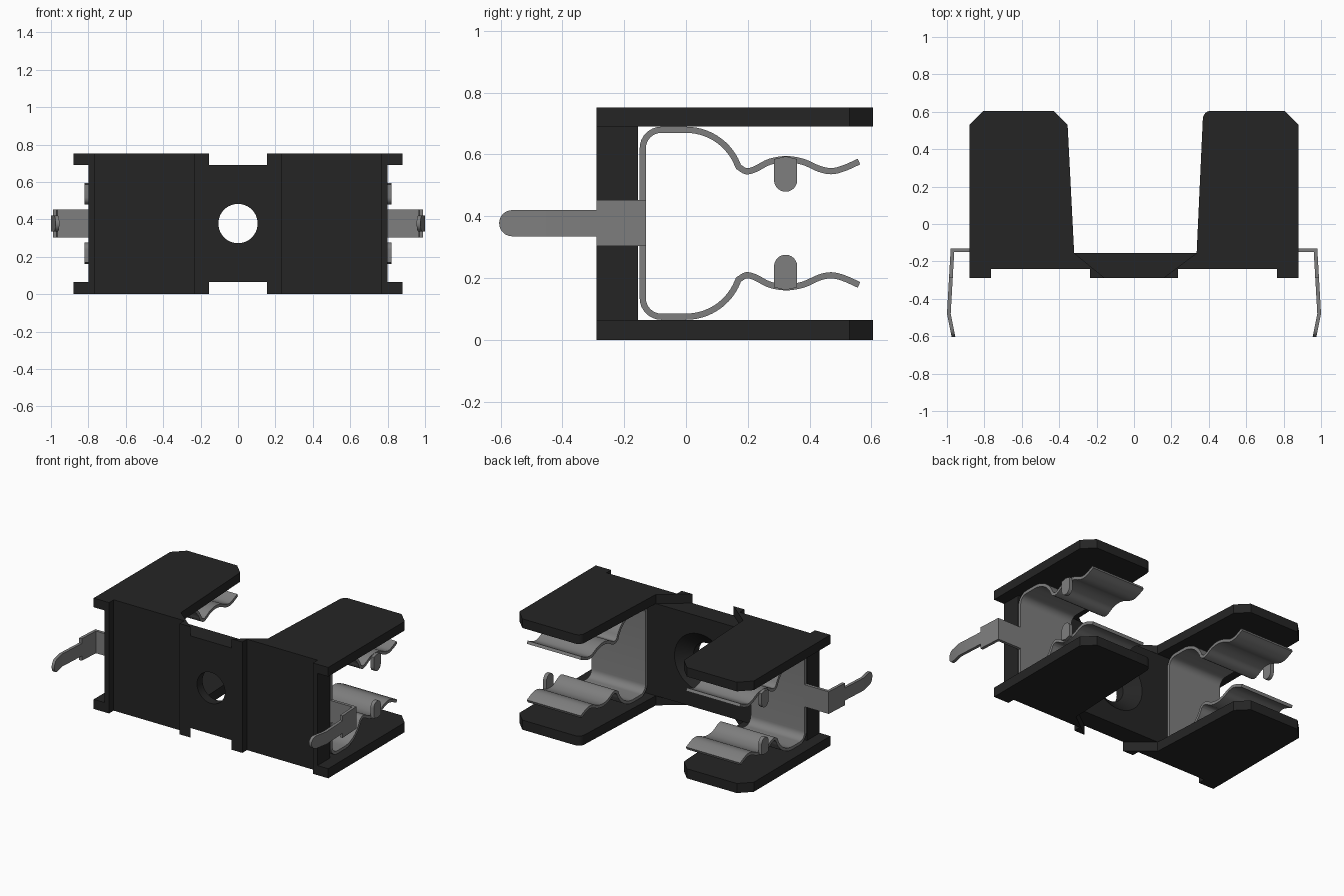
import bpy, bmesh, math
from mathutils import Vector

cube = bpy.data.objects.get("Cube")
if cube:
    bpy.data.objects.remove(cube, do_unlink=True)


def material(name, value):
    m = bpy.data.materials.new(name)
    m.use_nodes = True
    col = (value, value, value, 1)
    m.diffuse_color = col
    m.node_tree.nodes["Principled BSDF"].inputs["Base Color"].default_value = col
    return m


BLACK = material("black plastic", 0.018)
STEEL = material("grey metal", 0.21)
MID_Z = 0.3775


def finish(name, bm, mat):
    bmesh.ops.recalc_face_normals(bm, faces=bm.faces)
    me = bpy.data.meshes.new(name)
    bm.to_mesh(me)
    bm.free()
    me.materials.append(mat)
    ob = bpy.data.objects.new(name, me)
    bpy.context.collection.objects.link(ob)
    bpy.ops.object.select_all(action="DESELECT")
    ob.select_set(True)
    bpy.context.view_layer.objects.active = ob
    bpy.ops.object.shade_smooth_by_angle(angle=math.radians(35))
    return ob


def prism(pts, axis, lo, hi):
    """Extrude a 2D outline along x (outline in y, z) or z (outline in x, y)."""
    bm = bmesh.new()
    place = (lambda p: (lo, *p)) if axis == "x" else (lambda p: (*p, lo))
    face = bm.faces.new([bm.verts.new(place(p)) for p in pts])
    out = bmesh.ops.extrude_face_region(bm, geom=[face])
    step = Vector((hi - lo, 0, 0)) if axis == "x" else Vector((0, 0, hi - lo))
    bmesh.ops.translate(bm, vec=step, verts=[v for v in out["geom"] if isinstance(v, bmesh.types.BMVert)])
    return bm


def arc(cx, cy, r, a0, a1, n):
    angles = [math.radians(a0 + (a1 - a0) * i / n) for i in range(n + 1)]
    return [(cx + r * math.cos(a), cy + r * math.sin(a)) for a in angles]


def spline(pts, n=4):
    """Smooth curve through the points."""
    p = [Vector(q) for q in pts]
    p = [2 * p[0] - p[1]] + p + [2 * p[-1] - p[-2]]
    out = []
    for a, b, c, d in zip(p, p[1:], p[2:], p[3:]):
        for i in range(n):
            t = i / n
            out.append(tuple(0.5 * (2 * b + (c - a) * t + (2 * a - 5 * b + 4 * c - d) * t * t
                                    + (3 * b - a - 3 * c + d) * t ** 3)))
    return out + [tuple(p[-2])]


def ribbon(path, half=0.01):
    """Outline of a strip of even thickness around a path."""
    p = [Vector(q) for q in path]
    one, two = [], []
    for i, q in enumerate(p):
        d0 = (q - p[max(i - 1, 0)]).normalized()
        d1 = (p[min(i + 1, len(p) - 1)] - q).normalized()
        t = (d0 + d1).normalized()
        k = half / max(t.dot(d1 if d1.length else d0), 0.3)
        off = Vector((-t.y, t.x)) * k
        one.append(tuple(q + off))
        two.append(tuple(q - off))
    return one + two[::-1]


def flip_z(pts):
    return [(y, 2 * MID_Z - z) for y, z in pts]


def flip_x(bm, s):
    for v in bm.verts:
        v.co.x *= s
    return bm


# Front wall with thicker centre and end ribs
BACK, STEP, FRONT = -0.155, -0.24, -0.29
half = [(0.235, FRONT), (0.235, STEP), (0.765, STEP), (0.765, FRONT), (0.8, FRONT), (0.8, BACK)]
wall = finish("front_wall", prism(half + [(-x, y) for x, y in half[::-1]], "z", 0.065, 0.69), BLACK)

# Countersunk mounting hole
bm = bmesh.new()
rings = []
for y, r in ((-0.4, 0.105), (-0.23, 0.105), (BACK, 0.195), (-0.1, 0.26)):
    rings.append([bm.verts.new((x, y, z)) for x, z in arc(0, MID_Z, r, 0, 352.5, 47)])
for a, b in zip(rings, rings[1:]):
    for i in range(48):
        j = (i + 1) % 48
        bm.faces.new((a[i], a[j], b[j], b[i]))
bm.faces.new(rings[0])
bm.faces.new(rings[-1])
cutter = finish("hole_cutter", bm, BLACK)
cutter.hide_render = True
mod = wall.modifiers.new("hole", "BOOLEAN")
mod.operation, mod.solver, mod.object = "DIFFERENCE", "EXACT", cutter
bpy.context.view_layer.objects.active = wall
bpy.ops.object.modifier_apply(modifier="hole")
bpy.data.objects.remove(cutter, do_unlink=True)
bpy.ops.object.select_all(action="DESELECT")
wall.select_set(True)
bpy.ops.object.shade_smooth_by_angle(angle=math.radians(35))

# Top and bottom guard plates; the inner corner is round on the left, cut on the right
outer = [(0.155, FRONT), (0.235, FRONT), (0.235, STEP), (0.765, STEP), (0.765, FRONT),
         (0.88, FRONT), (0.88, 0.53), (0.805, 0.605)]
inner = {1: arc(0.411, 0.562, 0.043, 90, 177, 6) + [(0.335, BACK)],
         -1: [(0.43, 0.605), (0.355, 0.53), (0.32, BACK)]}

# Spring contact profile, from the middle of its back to the free tip
upper = [(-0.14, MID_Z)] + arc(-0.08, 0.62, 0.06, 180, 90, 8) + arc(0, 0.5, 0.18, 90, 27, 12)
upper += spline([(0.17, 0.56), (0.195, 0.546), (0.225, 0.553), (0.27, 0.576), (0.325, 0.585),
                 (0.38, 0.576), (0.43, 0.554), (0.47, 0.546), (0.51, 0.555), (0.56, 0.577)])
spring = ribbon(flip_z(upper)[:0:-1] + upper)
stop = arc(0.3225, 0.517, 0.0375, 180, 360, 12) + [(0.36, 0.585), (0.3225, 0.594), (0.285, 0.585)]

# Soldering pin outline, wide at the root with a round tip
pin = [(-0.13, 0.303), (-0.13, 0.453), (FRONT, 0.453), (FRONT, 0.42)]
pin += arc(-0.5625, MID_Z, 0.0425, 90, 270, 12) + [(FRONT, 0.335), (FRONT, 0.303)]
BEND = -0.48

for side, s in (("left", 1), ("right", -1)):
    for level, lo, hi in (("bottom", 0, 0.065), ("top", 0.69, 0.752)):
        finish(f"{side}_{level}_guard", flip_x(prism(outer + inner[s], "z", lo, hi), s), BLACK)

    finish(f"{side}_spring_contact", flip_x(prism(spring, "x", 0.395, 0.8), s), STEEL)
    for level, shape in (("upper", stop), ("lower", flip_z(stop))):
        finish(f"{side}_{level}_stop", flip_x(prism(shape, "x", 0.795, 0.82), s), STEEL)

    # Tab reaching out past the wall
    tab = [(0.79, -0.15), (0.975, -0.15), (0.975, -0.13), (0.79, -0.13)]
    finish(f"{side}_terminal_tab", flip_x(prism(tab, "z", 0.303, 0.453), s), STEEL)

    # Pin, bent outward and then back in at the tip
    bm = prism(pin, "x", -0.01, 0.01)
    bmesh.ops.bisect_plane(bm, geom=bm.verts[:] + bm.edges[:] + bm.faces[:], dist=1e-5,
                           plane_co=(0, BEND, 0), plane_no=(0, 1, 0))
    for v in bm.verts:
        y = v.co.y
        v.co.x += 0.97 + 0.02 * (-0.13 - y) / 0.35 if y >= BEND else 0.99 - 0.2 * (BEND - y)
    finish(f"{side}_terminal_pin", flip_x(bm, s), STEEL)
